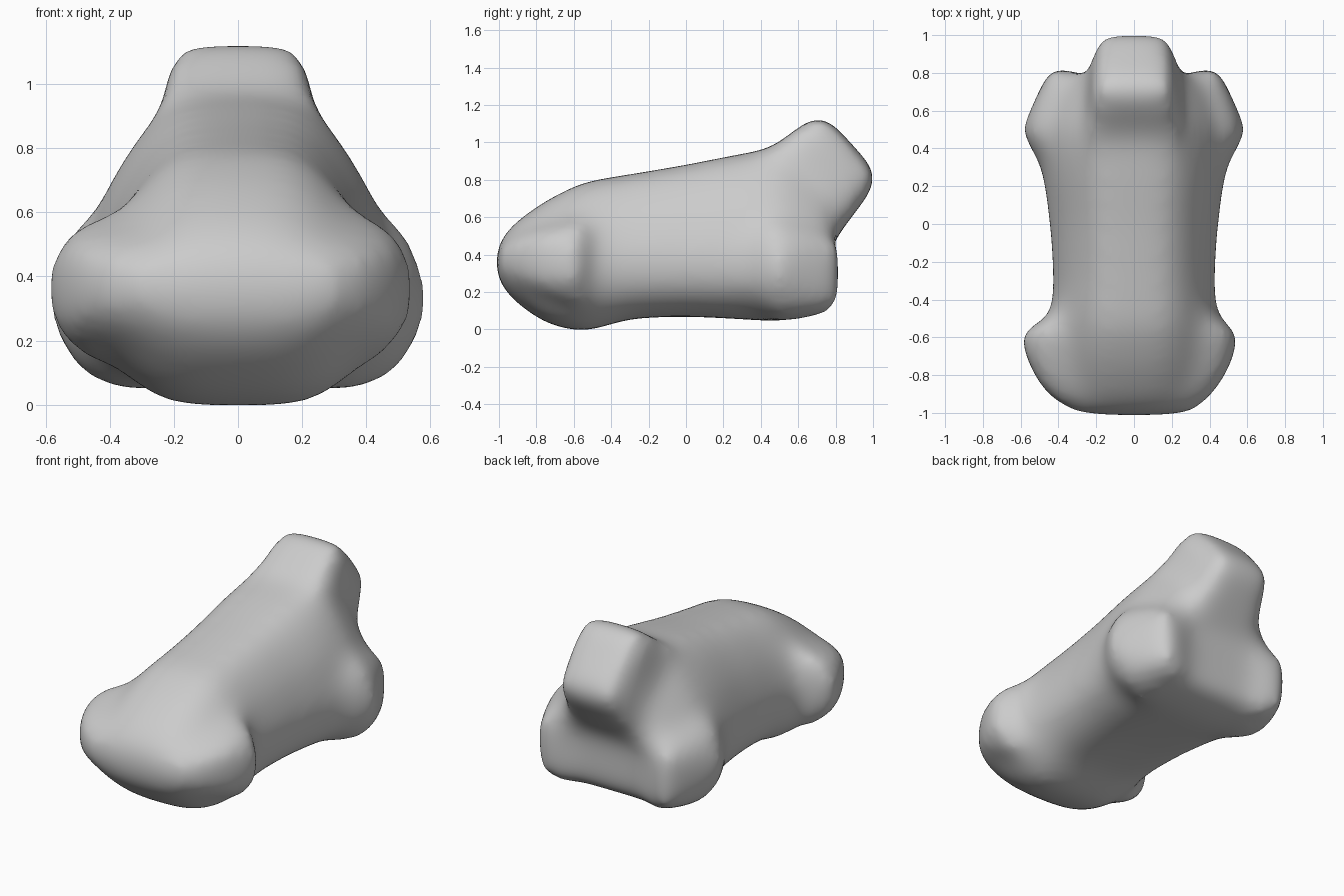
import bpy
import bmesh

if "Cube" in bpy.data.objects:
    bpy.data.objects.remove(bpy.data.objects["Cube"], do_unlink=True)

grey = bpy.data.materials.new("soft_grey")
grey.use_nodes = True
grey.diffuse_color = (0.6, 0.6, 0.6, 1)
grey.node_tree.nodes["Principled BSDF"].inputs["Base Color"].default_value = (0.6, 0.6, 0.6, 1)

bm = bmesh.new()


def add_hull(points):
    """Closed convex lump around the given points."""
    verts = [bm.verts.new(p) for p in points]
    res = bmesh.ops.convex_hull(bm, input=verts)
    loose = {g for g in res["geom_interior"] + res["geom_unused"]
             if isinstance(g, bmesh.types.BMVert)}
    bmesh.ops.delete(bm, geom=list(loose), context="VERTS")


def add_body(stations, waist=0.36):
    """Loft of flat-topped sections: y, half width, top, bottom."""
    rings = []
    for y, w, top, bottom in stations:
        up, down = top - waist, waist - bottom
        half = [(0.38 * w, top), (0.63 * w, waist + 0.81 * up),
                (0.84 * w, waist + 0.53 * up), (w, waist + 0.12 * up),
                (w, waist - 0.25 * down), (0.9 * w, waist - 0.6 * down),
                (0.68 * w, waist - 0.88 * down), (0.42 * w, bottom)]
        outline = half + [(-x, z) for x, z in reversed(half)]
        rings.append([bm.verts.new((x, y, z)) for x, z in outline])
    for a, b in zip(rings, rings[1:]):
        for i in range(len(a)):
            j = (i + 1) % len(a)
            bm.faces.new((a[i], a[j], b[j], b[i]))
    bm.faces.new(rings[0])
    bm.faces.new(rings[-1])


# Main body
add_body([
    (-1.02, 0.32, 0.45, 0.27), (-0.92, 0.37, 0.57, 0.15),
    (-0.75, 0.42, 0.69, 0.03), (-0.55, 0.44, 0.79, -0.02),
    (-0.30, 0.43, 0.83, 0.06), (0.0, 0.45, 0.88, 0.07),
    (0.30, 0.49, 0.94, 0.055), (0.50, 0.49, 0.97, 0.04),
    (0.77, 0.40, 0.80, 0.09),
])

for side in (-1, 1):
    # Front lobe, a little broader on the right side
    grow = 0.045 if side < 0 else 0
    front = [(0.28, -1.02, 0.29), (0.28, -1.02, 0.44),
             (0.41, -0.92, 0.26), (0.41, -0.92, 0.49),
             (0.50, -0.78, 0.22), (0.50, -0.78, 0.51),
             (0.56, -0.62, 0.26), (0.56, -0.62, 0.45),
             (0.54, -0.53, 0.26), (0.54, -0.53, 0.45),
             (0.49, -0.53, 0.57), (0.45, -0.53, 0.11),
             (0.36, -0.51, 0.63),
             (0.10, -0.95, 0.25), (0.10, -0.95, 0.50),
             (0.10, -0.50, 0.10), (0.10, -0.50, 0.60)]
    add_hull([(side * (x + grow * (x > 0.4)), y, z) for x, y, z in front])

    # Rear lobe
    rear = [(0.605, 0.49, 0.25), (0.605, 0.49, 0.42), (0.52, 0.46, 0.59),
            (0.35, 0.47, 0.02), (0.52, 0.49, 0.09), (0.44, 0.83, 0.12),
            (0.45, 0.83, 0.46), (0.33, 0.82, 0.08), (0.34, 0.82, 0.51),
            (0.49, 0.30, 0.25), (0.49, 0.30, 0.42),
            (0.15, 0.73, 0.10), (0.15, 0.73, 0.55),
            (0.10, 0.30, 0.10), (0.10, 0.30, 0.60)]
    add_hull([(side * x, y, z) for x, y, z in rear])

# Raised rear stub
stub = [(0.21, 0.69, 1.15), (0.21, 0.76, 1.13), (0.19, 1.025, 0.84),
        (0.19, 1.015, 0.77), (0.26, 0.42, 0.94),
        (0.27, 0.78, 0.46), (0.27, 0.42, 0.50)]
add_hull([(s * x, y, z) for x, y, z in stub for s in (-1, 1)])

bmesh.ops.recalc_face_normals(bm, faces=bm.faces[:])
mesh = bpy.data.meshes.new("stubby_body")
bm.to_mesh(mesh)
bm.free()
body = bpy.data.objects.new("stubby_body", mesh)
bpy.context.collection.objects.link(body)

# Fuse the parts into one soft skin
remesh = body.modifiers.new("fuse", "REMESH")
remesh.mode = "VOXEL"
remesh.voxel_size = 0.025
soften = body.modifiers.new("soften", "SMOOTH")
soften.factor = 0.5
soften.iterations = 110

deps = bpy.context.evaluated_depsgraph_get()
skin = bpy.data.meshes.new_from_object(body.evaluated_get(deps))
body.modifiers.clear()
body.data = skin
bpy.data.meshes.remove(mesh)
skin.name = "stubby_body"

skin.materials.clear()
skin.materials.append(grey)
for p in skin.polygons:
    p.use_smooth = True
    p.material_index = 0
skin.update()
